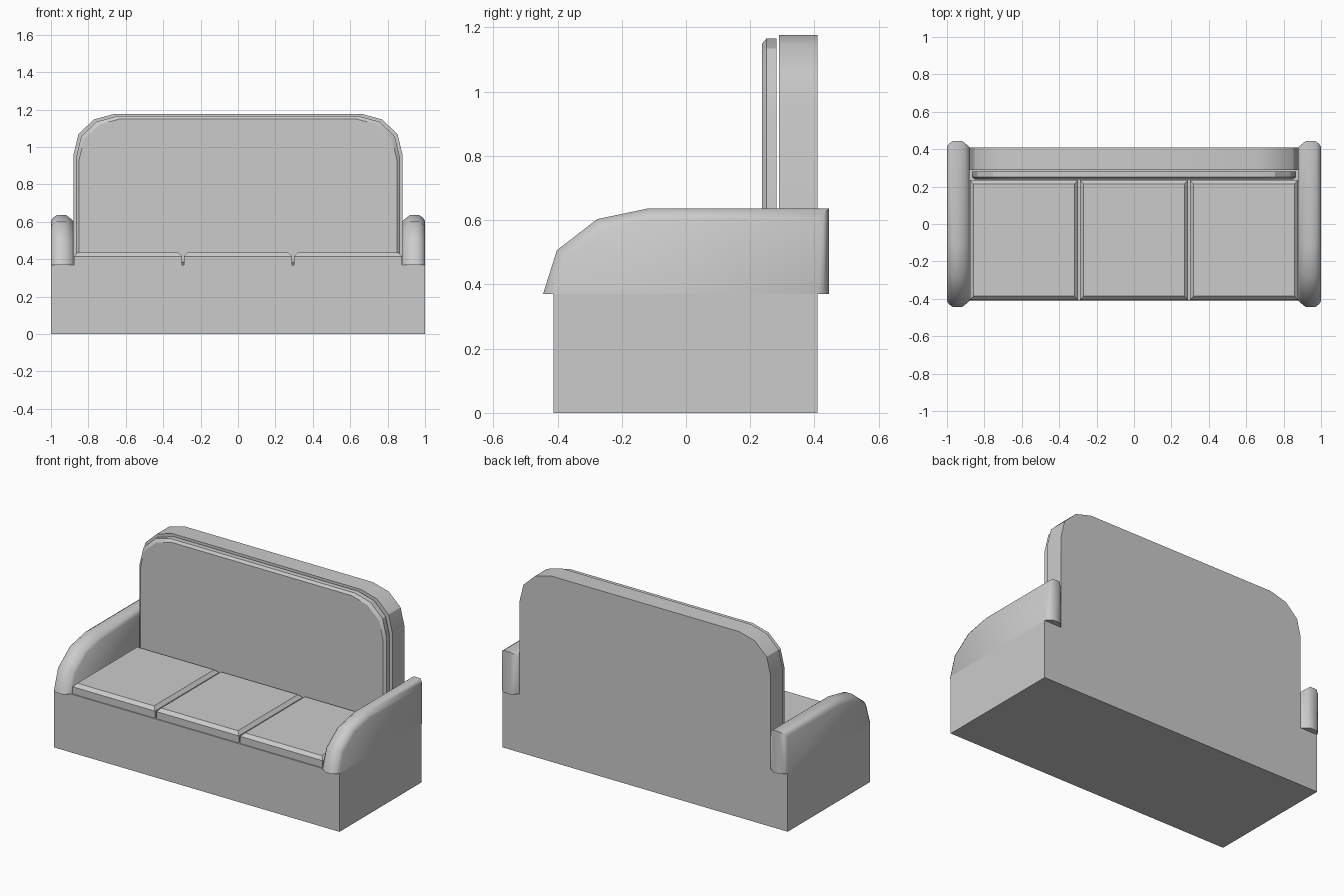
import bpy, bmesh, math

if "Cube" in bpy.data.objects:
    bpy.data.objects.remove(bpy.data.objects["Cube"])


def loft(name, rings, smooth=30):
    """Skin a row of equal-length point rings and cap both ends."""
    bm = bmesh.new()
    rows = [[bm.verts.new(p) for p in ring] for ring in rings]
    n = len(rows[0])
    for a, b in zip(rows, rows[1:]):
        for i in range(n):
            j = (i + 1) % n
            bm.faces.new((a[i], a[j], b[j], b[i]))
    bm.faces.new(rows[0])
    bm.faces.new(rows[-1])
    bmesh.ops.recalc_face_normals(bm, faces=bm.faces)
    mesh = bpy.data.meshes.new(name)
    bm.to_mesh(mesh)
    bm.free()
    ob = bpy.data.objects.new(name, mesh)
    bpy.context.collection.objects.link(ob)
    if smooth:
        bpy.ops.object.select_all(action='DESELECT')
        ob.select_set(True)
        bpy.context.view_layer.objects.active = ob
        bpy.ops.object.shade_smooth_by_angle(angle=math.radians(smooth))
    return ob


def rect(x0, x1, y0, y1, z):
    return [(x0, y0, z), (x1, y0, z), (x1, y1, z), (x0, y1, z)]


def back_ring(y, half_width, top, bottom, grow=0.0):
    """Arched outline of the backrest; grow pulls the outline inward."""
    w, t, b = half_width - grow, top - grow, bottom + grow
    right = [(w, b), (w, t - 0.22), (w - 0.027, t - 0.108),
             (w - 0.11, t - 0.03), (w - 0.22, t)]
    return [(x, y, z) for x, z in right] + [(-x, y, z) for x, z in reversed(right)]


# Base block
loft("base", [rect(-1, 1, -0.412, 0.41, z) for z in (0, 0.37)], 0)

# Tall back panel
loft("backrest", [back_ring(y, 0.88, 1.177, 0.37) for y in (0.29, 0.41)])

# Back cushion with chamfered front edge
loft("back_cushion", [back_ring(0.282, 0.865, 1.165, 0.37),
                      back_ring(0.25, 0.865, 1.165, 0.37),
                      back_ring(0.237, 0.865, 1.165, 0.37, 0.015)], 25)

# Three seat cushions with chamfered tops
for i, cx in enumerate((-0.588, 0, 0.588)):
    h, c = 0.289, 0.02
    loft(f"seat_cushion_{i + 1}", [
        rect(cx - h, cx + h, -0.405, 0.235, 0.37),
        rect(cx - h, cx + h, -0.405, 0.235, 0.415),
        rect(cx - h + c, cx + h - c, -0.405 + c, 0.235 - c, 0.435)], 0)

# Padded armrests: side profile lofted across the arm width
PROFILE = [(-0.445, 0.0), (-0.402, 0.136), (-0.277, 0.233),
           (-0.115, 0.267), (0.445, 0.267), (0.445, 0.0)]
LAYERS = [(0.88, 0.035), (0.89, 0.024), (0.92, 0.0),
          (0.967, 0.0), (0.99, 0.016), (1.0, 0.033)]
for side, label in ((-1, "left"), (1, "right")):
    rings = [[(side * x, y * (1 - d / 0.445), 0.37 + z * (1 - d / 0.267))
              for y, z in PROFILE] for x, d in LAYERS]
    loft(f"{label}_armrest", rings, 60)
